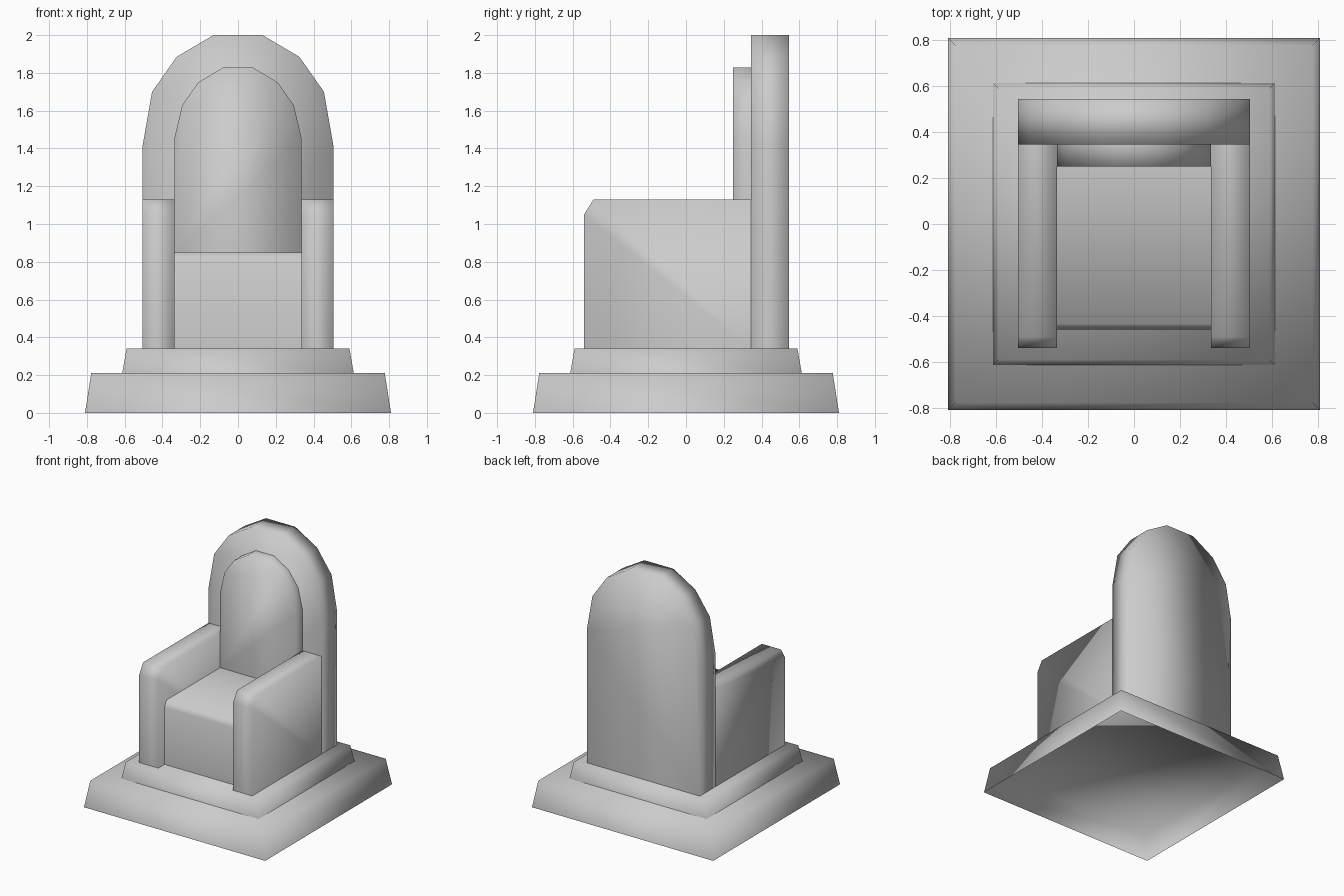
import bpy
import bmesh
from mathutils import Vector

cube = bpy.data.objects.get("Cube")
if cube:
    bpy.data.objects.remove(cube, do_unlink=True)

stone = bpy.data.materials.new("grey_stone")
stone.use_nodes = True
colour = (0.6, 0.6, 0.6, 1)
stone.diffuse_color = colour
stone.node_tree.nodes["Principled BSDF"].inputs["Base Color"].default_value = colour

DOWN, BACK = Vector((0, 0, -1)), Vector((0, 1, 0))
LEFT, RIGHT = Vector((1, 0, 0)), Vector((-1, 0, 0))


def finish(name, bm, open_sides):
    """Drop the concealed sides and make a softly shaded stone object."""
    bmesh.ops.recalc_face_normals(bm, faces=bm.faces)
    bm.normal_update()
    hidden = [f for f in bm.faces
              if any(f.normal.dot(side) > 0.99 for side in open_sides)]
    bmesh.ops.delete(bm, geom=hidden, context="FACES")
    for face in bm.faces:
        face.smooth = True
    mesh = bpy.data.meshes.new(name)
    bm.to_mesh(mesh)
    bm.free()
    mesh.materials.append(stone)
    obj = bpy.data.objects.new(name, mesh)
    bpy.context.collection.objects.link(obj)


def extrude(name, points, offset, open_sides):
    """Close a profile of 3D points into a face and extrude it."""
    bm = bmesh.new()
    face = bm.faces.new([bm.verts.new(p) for p in points])
    result = bmesh.ops.extrude_face_region(bm, geom=[face], use_keep_orig=True)
    verts = [v for v in result["geom"] if isinstance(v, bmesh.types.BMVert)]
    bmesh.ops.translate(bm, verts=verts, vec=offset)
    finish(name, bm, open_sides)


def step(name, low, high, bottom, top):
    """Square plinth with sloping sides, open underneath."""
    bm = bmesh.new()
    bmesh.ops.create_cube(bm, size=2)
    for v in bm.verts:
        half, z = (top, high) if v.co.z > 0 else (bottom, low)
        v.co = (v.co.x * half, v.co.y * half, z)
    finish(name, bm, [DOWN])


def arch(name, half_profile, front, depth, open_sides):
    """Symmetric arched slab from its left-hand outline, bottom to top."""
    outline = half_profile + [(-x, z) for x, z in reversed(half_profile)]
    extrude(name, [(x, front, z) for x, z in outline], (0, depth, 0), open_sides)


def block(name, start, width, front, back, low, high, cut_y, cut_z, open_sides):
    """Block with a chamfered upper front edge."""
    side = [(front, low), (back, low), (back, high),
            (front + cut_y, high), (front, high - cut_z)]
    extrude(name, [(start, y, z) for y, z in side], (width, 0, 0), open_sides)


# Stepped base
step("lower_step", 0, 0.21, 0.81, 0.777)
step("upper_step", 0.21, 0.34, 0.613, 0.59)

# Arched back and its raised panel
arch("backrest", [(0.505, 0.34), (0.505, 1.415), (0.455, 1.70),
                  (0.325, 1.885), (0.13, 2.0)], 0.345, 0.2, [DOWN])
arch("back_panel", [(0.335, 0.85), (0.335, 1.46), (0.295, 1.63),
                    (0.21, 1.75), (0.08, 1.828)], 0.25, 0.095, [DOWN, BACK])

# Seat between the armrests
block("seat", -0.335, 0.67, -0.46, 0.25, 0.34, 0.85, 0.025, 0.05,
      [DOWN, BACK, LEFT, RIGHT])

# Armrests
for name, start in (("right_armrest", -0.505), ("left_armrest", 0.335)):
    block(name, start, 0.17, -0.54, 0.345, 0.34, 1.13, 0.05, 0.08, [DOWN, BACK])
